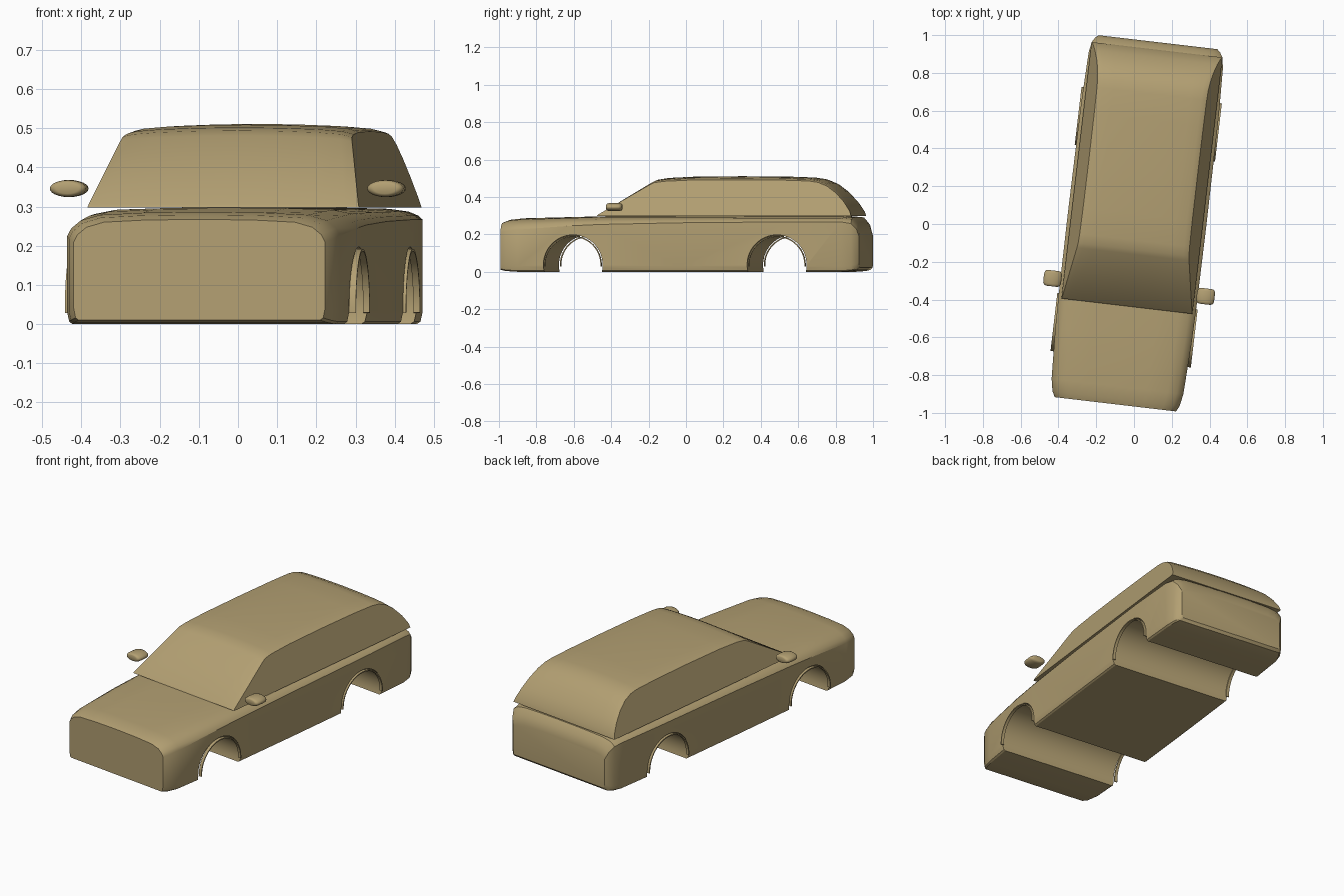
import bpy, bmesh, math
from mathutils import Matrix

cube = bpy.data.objects.get("Cube")
if cube:
    bpy.data.objects.remove(cube)

paint = bpy.data.materials.new("tan_paint")
paint.use_nodes = True
colour = (0.45, 0.35, 0.17, 1)
paint.diffuse_color = colour
paint.node_tree.nodes["Principled BSDF"].inputs["Base Color"].default_value = colour

# The whole car stands slightly turned on the ground
PLACE = Matrix.Translation((0.014, 0.004, 0)) @ Matrix.Rotation(math.radians(-6.7), 4, 'Z')
WHEELS = {"front": -0.57, "rear": 0.528}
AXLE_Z = 0.037


def make_object(name, bm):
    bmesh.ops.recalc_face_normals(bm, faces=bm.faces)
    mesh = bpy.data.meshes.new(name)
    bm.to_mesh(mesh)
    bm.free()
    mesh.materials.append(paint)
    obj = bpy.data.objects.new(name, mesh)
    bpy.context.collection.objects.link(obj)
    obj.matrix_world = PLACE
    return obj


def select(obj):
    bpy.ops.object.select_all(action='DESELECT')
    obj.select_set(True)
    bpy.context.view_layer.objects.active = obj


def smooth(obj, angle=28):
    select(obj)
    bpy.ops.object.shade_smooth_by_angle(angle=math.radians(angle))


def loft(loops, cyclic=False):
    """Skin a row of closed loops; cap both ends unless cyclic."""
    bm = bmesh.new()
    rings = [[bm.verts.new(p) for p in loop] for loop in loops]
    n = len(rings[0])
    pairs = list(zip(rings, rings[1:]))
    if cyclic:
        pairs.append((rings[-1], rings[0]))
    else:
        bm.faces.new(rings[0])
        bm.faces.new(rings[-1])
    for a, b in pairs:
        for i in range(n):
            j = (i + 1) % n
            bm.faces.new((a[i], a[j], b[j], b[i]))
    return bm


# Lower body: cross-sections from nose to tail
def body_section(y, w, top, shoulder, floor):
    h = top - shoulder
    half = [(0.04, top), (0.45 * w, top - 0.03 * h), (0.76 * w, top - 0.12 * h),
            (0.9 * w, top - 0.35 * h), (0.97 * w, top - 0.68 * h), (w, shoulder),
            (w, floor + 0.03), (0.985 * w, floor + 0.006), (0.96 * w, floor)]
    return [(x, y, z) for x, z in half] + [(-x, y, z) for x, z in reversed(half)]


stations = [
    (-0.965, 0.323, 0.267, 0.21, 0.01),
    (-0.935, 0.339, 0.279, 0.217, 0.004),
    (-0.87, 0.351, 0.286, 0.225, 0),
    (-0.6, 0.363, 0.293, 0.245, 0),
    (-0.43, 0.366, 0.297, 0.253, 0),
    (0, 0.368, 0.298, 0.262, 0),
    (0.6, 0.366, 0.298, 0.267, 0),
    (0.87, 0.358, 0.298, 0.267, 0),
    (0.925, 0.348, 0.293, 0.258, 0.004),
    (0.952, 0.332, 0.262, 0.228, 0.01),
    (0.965, 0.316, 0.215, 0.19, 0.024),
]
body = make_object("lower_body", loft([body_section(*s) for s in stations]))

# Wheel tunnels cut right through the body
for y in WHEELS.values():
    bm = bmesh.new()
    bmesh.ops.create_cone(
        bm, cap_ends=True, segments=64, radius1=0.16, radius2=0.16, depth=1,
        matrix=Matrix.Translation((0, y, AXLE_Z)) @ Matrix.Rotation(math.pi / 2, 4, 'Y'))
    cutter = make_object("wheel_cutter", bm)
    cutter.hide_render = True
    select(body)
    cut = body.modifiers.new("wheel_cut", 'BOOLEAN')
    cut.operation = 'DIFFERENCE'
    cut.solver = 'EXACT'
    cut.object = cutter
    bpy.ops.object.modifier_apply(modifier=cut.name)
    bpy.data.objects.remove(cutter)
smooth(body)

# Cabin: one side profile repeated across the width, leaning in with height
profile = [(-0.442, 0.298), (-0.438, 0.306), (-0.165, 0.481), (-0.14, 0.494), (-0.09, 0.502),
           (0.05, 0.509), (0.3, 0.511), (0.55, 0.509), (0.69, 0.504), (0.74, 0.496),
           (0.79, 0.474), (0.84, 0.433), (0.885, 0.38), (0.918, 0.325), (0.925, 0.298)]


def cabin_loop(f):
    loop = []
    for y, z in profile:
        k = (z - 0.298) / 0.2
        w = 0.349 - 0.055 * k
        drop = k * (0.01 * f * f + 0.008 * abs(f) ** 16)
        loop.append((f * w, y, z - drop))
    return loop


smooth(make_object("cabin", loft([cabin_loop(f) for f in
       (-1, -0.97, -0.9, -0.7, -0.35, 0, 0.35, 0.7, 0.9, 0.97, 1)])), 35)

# Thin arch trims and door mirrors on both sides
for side, sx in (("left", 1), ("right", -1)):
    for end, y in WHEELS.items():
        arcs = []
        for i in range(33):
            a = math.radians(-3 + 186 * i / 32)
            arcs.append([(sx * u, y + r * math.cos(a), AXLE_Z + r * math.sin(a))
                         for r, u in ((0.149, 0.357), (0.155, 0.357), (0.155, 0.374), (0.149, 0.374))])
        smooth(make_object(f"{end}_{side}_arch_trim", loft(arcs)))

    rings = []
    for y, s in ((-0.042, 0.6), (-0.039, 0.82), (-0.028, 0.97), (0, 1),
                 (0.028, 0.97), (0.039, 0.82), (0.042, 0.6)):
        rings.append([(sx * 0.408 + 0.048 * s * math.cos(t), -0.342 + y,
                       0.346 + 0.022 * s * math.sin(t))
                      for t in (math.tau * i / 24 for i in range(24))])
    smooth(make_object(f"{side}_mirror", loft(rings)), 50)
